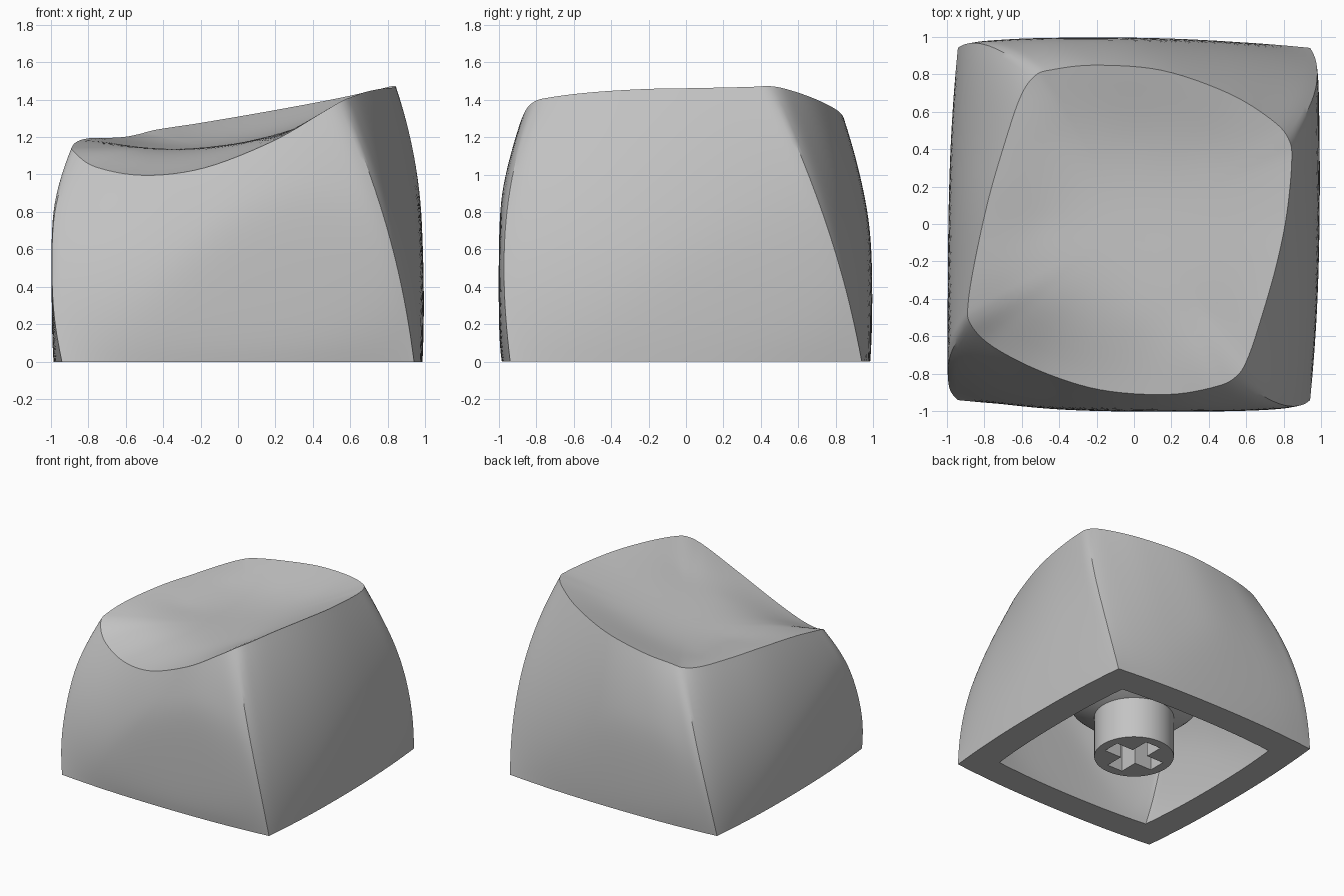
import bpy, bmesh, math
from mathutils import Vector

if "Cube" in bpy.data.objects:
    bpy.data.objects.remove(bpy.data.objects["Cube"])

# Top edge control points, clockwise from back-left corner, six per side
TOP = [Vector(p) for p in [
    (-.53, .79, 1.215), (-.43, .825, 1.24), (-.2, .848, 1.275), (.15, .82, 1.335), (.5, .70, 1.40), (.73, .56, 1.45),
    (.825, .455, 1.472), (.842, .33, 1.468), (.815, .05, 1.462), (.76, -.22, 1.457), (.68, -.5, 1.44), (.61, -.71, 1.415),
    (.55, -.81, 1.39), (.44, -.867, 1.325), (.18, -.91, 1.175), (-.18, -.885, 1.035), (-.5, -.785, .995), (-.76, -.65, 1.04),
    (-.875, -.53, 1.12), (-.885, -.42, 1.15), (-.85, -.2, 1.18), (-.78, .12, 1.195), (-.70, .4, 1.195), (-.61, .67, 1.20)]]
# Heights inside the dish
DISH = [(-.55, -.38, 1.135), (0, -.5, 1.155), (.4, -.5, 1.28), (-.5, 0, 1.14),
        (0, 0, 1.17), (.4, 0, 1.28), (-.4, .45, 1.165), (0, .45, 1.205), (.4, .4, 1.30)]
CORNERS = [Vector(c) * .94 for c in [(-1, 1, 0), (1, 1, 0), (1, -1, 0), (-1, -1, 0)]]
SUB, WALL, CAP = 6, 24, 16


def catmull(p0, p1, p2, p3, t):
    return .5 * (2 * p1 + (p2 - p0) * t + (2 * p0 - 5 * p1 + 4 * p2 - p3) * t * t
                 + (3 * p1 - p0 - 3 * p2 + p3) * t ** 3)


def kernel(dx, dy):
    r2 = dx * dx + dy * dy
    return r2 * math.log(r2) if r2 > 1e-12 else 0


def fit_surface(pts):
    """Thin plate spline through the points, returned as a height function."""
    k = len(pts)
    rows = [[kernel(p[0] - q[0], p[1] - q[1]) for q in pts] + [1, p[0], p[1], p[2]] for p in pts]
    for i, p in enumerate(pts):
        rows[i][i] += .03
    for f in (lambda p: 1, lambda p: p[0], lambda p: p[1]):
        rows.append([f(p) for p in pts] + [0, 0, 0, 0])
    m = k + 3
    for c in range(m):
        best = max(range(c, m), key=lambda r: abs(rows[r][c]))
        rows[c], rows[best] = rows[best], rows[c]
        for r in range(m):
            if r != c and rows[r][c]:
                f = rows[r][c] / rows[c][c]
                rows[r] = [a - f * b for a, b in zip(rows[r], rows[c])]
    w = [rows[i][m] / rows[i][i] for i in range(m)]
    return lambda x, y: (sum(wi * kernel(x - p[0], y - p[1]) for wi, p in zip(w, pts))
                         + w[k] + w[k + 1] * x + w[k + 2] * y)


# Dense top outline and the matching bulged square base
n = len(TOP)
edge = [catmull(TOP[i - 1], TOP[i], TOP[(i + 1) % n], TOP[(i + 2) % n], k / SUB)
        for i in range(n) for k in range(SUB)]
N = len(edge)
base, corner = [], []
for s in range(4):
    m = N // 4
    pts = [edge[(s * m + k) % N] for k in range(m + 1)]
    run = [0]
    for a, b in zip(pts, pts[1:]):
        run.append(run[-1] + (b - a).length)
    a, b = CORNERS[s], CORNERS[(s + 1) % 4]
    out = (a + b).normalized()
    for k in range(m):
        u = run[k] / run[-1]
        base.append(a.lerp(b, u) + out * .048 * 4 * u * (1 - u))
        corner.append((2 * u - 1) ** 4)

dish = fit_surface([tuple(e) for e in edge[::3]] + DISH)


def limit(v):
    a = abs(v)
    return v if a < .96 else math.copysign(.96 + .045 * math.tanh((a - .96) / .045), v)


# Rings up the wall, then inward over the dished top
rings = []
for j in range(WALL + 1):
    t = j / WALL
    g = 4 * t * (1 - t)
    ring = []
    for b, e, c in zip(base, edge, corner):
        p = b.lerp(e, t)
        w = max(-1, min(1, (abs(e.x) - abs(e.y)) / .25))
        skew = .75 + .5 * t
        fx, fy = [1 + g * (.085 * (1 - c) + (.09 + .015 * k) * skew * c) for k in (w, -w)]
        ring.append(Vector((limit(p.x * fx), limit(p.y * fy), p.z)))
    rings.append(ring)
for j in range(CAP - 1, 0, -1):
    s = j / CAP
    rings.append([Vector((e.x * s, e.y * s,
                          dish(e.x * s, e.y * s) + (e.z - dish(e.x, e.y)) * s ** 4)) for e in edge])

grey = bpy.data.materials.new("plain_grey")
grey.diffuse_color = (.55, .55, .55, 1)
grey.use_nodes = True
grey.node_tree.nodes["Principled BSDF"].inputs["Base Color"].default_value = grey.diffuse_color


def bridge(bm, a, b):
    for i in range(len(a)):
        k = (i + 1) % len(a)
        bm.faces.new((a[i], a[k], b[k], b[i]))


def finish(bm, name):
    bmesh.ops.recalc_face_normals(bm, faces=bm.faces)
    me = bpy.data.meshes.new(name)
    bm.to_mesh(me)
    bm.free()
    ob = bpy.data.objects.new(name, me)
    bpy.context.collection.objects.link(ob)
    me.materials.append(grey)
    return ob


def smooth(ob):
    bpy.ops.object.select_all(action='DESELECT')
    ob.select_set(True)
    bpy.context.view_layer.objects.active = ob
    bpy.ops.object.shade_smooth_by_angle(angle=math.radians(30))


# Hollow shell: outer skin, scaled inner skin, flat bottom rim
bm = bmesh.new()
rims = []
for sxy, sz in ((1, 1), (.765, .78)):
    vr = [[bm.verts.new((p.x * sxy, p.y * sxy, p.z * sz)) for p in r] for r in rings]
    for a, b in zip(vr, vr[1:]):
        bridge(bm, a, b)
    mid = bm.verts.new((0, 0, dish(0, 0) * sz))
    for i in range(N):
        bm.faces.new((vr[-1][i], vr[-1][(i + 1) % N], mid))
    rims.append(vr[0])
bridge(bm, rims[0], rims[1])
smooth(finish(bm, "cap_shell"))

# Stem with a flared root
bm = bmesh.new()
prof = [(.3, 0), (.3, .34), (.36, .365), (.43, .405), (.48, .45), (.5, .5), (.5, .94)]
vr = [[bm.verts.new((r * math.cos(math.tau * i / 64), r * math.sin(math.tau * i / 64), z))
       for i in range(64)] for r, z in prof]
for a, b in zip(vr, vr[1:]):
    bridge(bm, a, b)
bm.faces.new(vr[0])
bm.faces.new(vr[-1])
stem = finish(bm, "stem")

# Cross-shaped socket cut into the stem
L, W = .225, .07
cross = [(W, W), (W, L), (-W, L), (-W, W), (-L, W), (-L, -W),
         (-W, -W), (-W, -L), (W, -L), (W, -W), (L, -W), (L, W)]
bm = bmesh.new()
lo, hi = [[bm.verts.new((x, y, z)) for x, y in cross] for z in (-.1, .42)]
bridge(bm, lo, hi)
bm.faces.new(lo)
bm.faces.new(hi)
cutter = finish(bm, "socket_cutter")
cutter.hide_render = True
mod = stem.modifiers.new("socket", 'BOOLEAN')
mod.operation, mod.solver, mod.object = 'DIFFERENCE', 'EXACT', cutter
bpy.context.view_layer.objects.active = stem
bpy.ops.object.modifier_apply(modifier=mod.name)
bpy.data.objects.remove(cutter)
smooth(stem)
